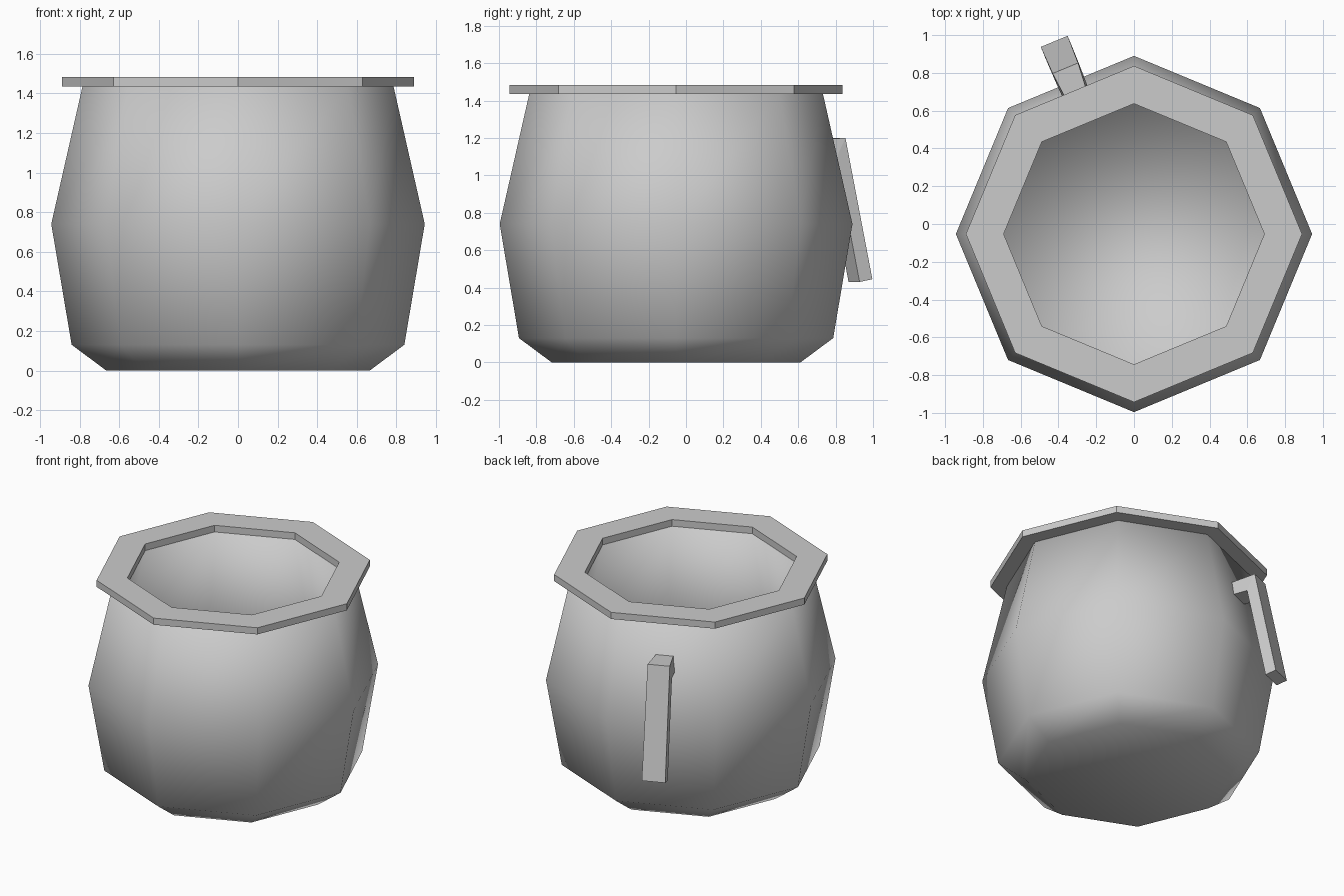
import bpy, bmesh
from math import cos, sin, pi, radians
from mathutils import Vector

if "Cube" in bpy.data.objects:
    bpy.data.objects.remove(bpy.data.objects["Cube"])

CENTRE_Y = -0.053
SIDES = 8


def finish(name, bm, smooth):
    bmesh.ops.recalc_face_normals(bm, faces=bm.faces[:])
    me = bpy.data.meshes.new(name)
    bm.to_mesh(me)
    bm.free()
    for p in me.polygons:
        p.use_smooth = smooth
    ob = bpy.data.objects.new(name, me)
    bpy.context.collection.objects.link(ob)
    return ob


def lathe(name, profile, smooth, closed=False):
    """Spin an (r, z) profile into an eight-sided form; open ends get capped."""
    bm = bmesh.new()
    rings = [[bm.verts.new((r * cos(2 * pi * i / SIDES),
                            CENTRE_Y + r * sin(2 * pi * i / SIDES), z))
              for i in range(SIDES)] for r, z in profile]
    pairs = list(zip(rings, rings[1:]))
    if closed:
        pairs.append((rings[-1], rings[0]))
    for a, b in pairs:
        for i in range(SIDES):
            j = (i + 1) % SIDES
            bm.faces.new((a[i], a[j], b[j], b[i]))
    if not closed:
        bm.faces.new(rings[0])
        bm.faces.new(rings[-1])
    return finish(name, bm, smooth)


# pot body: outside wall up to the rim, then down the inside to the floor
lathe("pot_body", [(0.665, 0), (0.84, 0.13), (0.943, 0.74), (0.785, 1.436),
                   (0.69, 1.436), (0.85, 0.74), (0.76, 0.12)], True)

# flat projecting rim
lathe("rim", [(0.69, 1.435), (0.89, 1.435), (0.89, 1.482), (0.69, 1.482)],
      False, closed=True)

# handle: hooked strip on the back-left face, (distance out, z, half width)
section = [(0.75, 1.19, 0.055), (0.95, 1.2, 0.073), (1.104, 0.445, 0.077),
           (1.03, 0.43, 0.077), (0.895, 1.09, 0.075), (0.75, 1.09, 0.07)]
ang = radians(112.5)
out = Vector((cos(ang), sin(ang), 0))
side = Vector((-sin(ang), cos(ang), 0))
bm = bmesh.new()
a, b = [[bm.verts.new(out * d + side * (s * w) + Vector((0, CENTRE_Y, z)))
         for d, z, w in section] for s in (-1, 1)]
for q in ((0, 1, 4, 5), (1, 2, 3, 4)):
    bm.faces.new([a[i] for i in q])
    bm.faces.new([b[i] for i in q])
for i in range(6):
    j = (i + 1) % 6
    bm.faces.new((a[i], a[j], b[j], b[i]))
finish("handle", bm, False)
